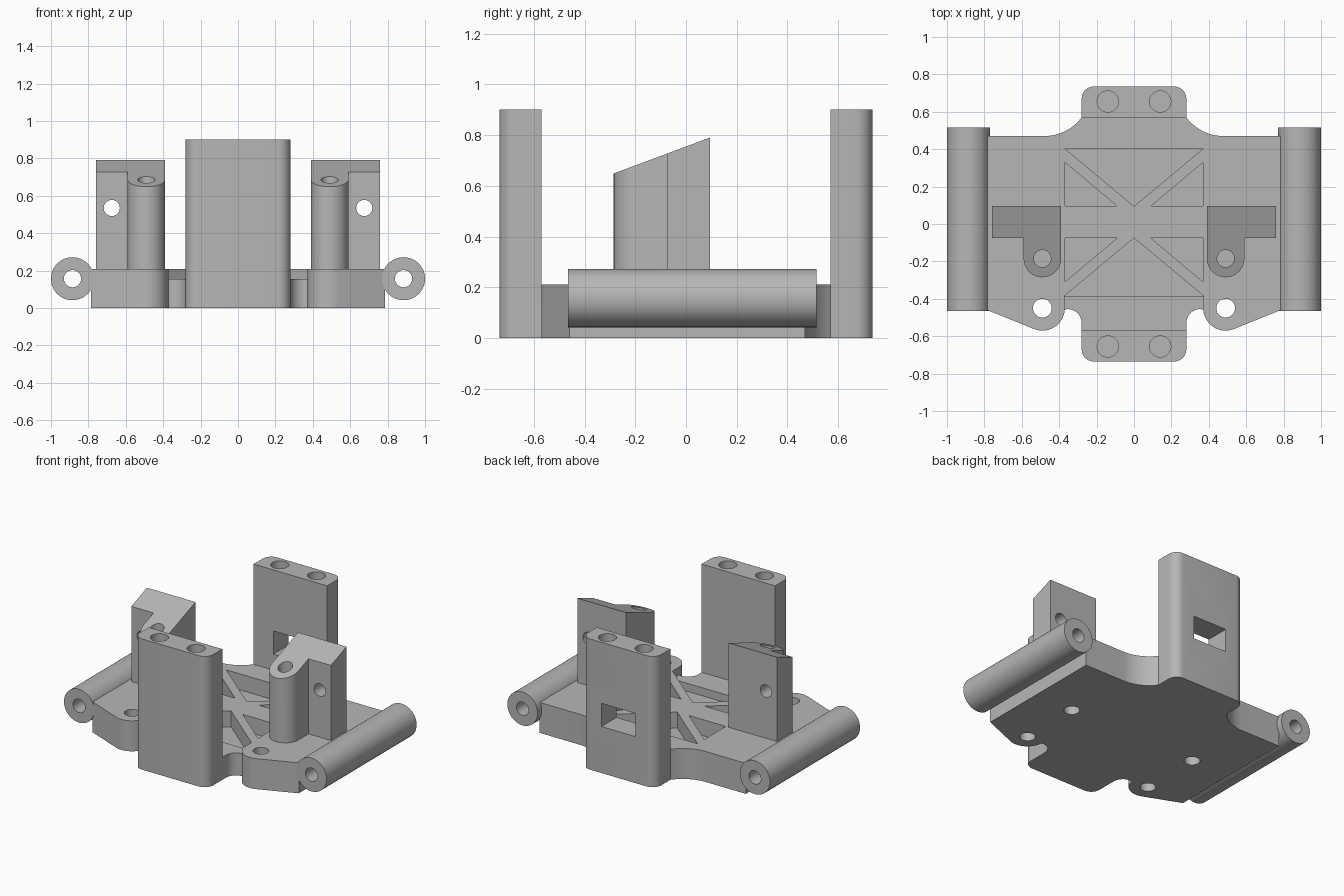
import bpy, bmesh
from math import cos, sin, radians
from mathutils import Vector, Matrix

cube = bpy.data.objects.get("Cube")
if cube:
    bpy.data.objects.remove(cube, do_unlink=True)

GREY = (0.47, 0.47, 0.47, 1)
mat = bpy.data.materials.new("plain grey")
mat.use_nodes = True
mat.diffuse_color = GREY
mat.node_tree.nodes["Principled BSDF"].inputs["Base Color"].default_value = GREY

PLATE = 0.21      # plate thickness
POST = 0.9        # tall post height
BOSS_X = 0.49     # centre line of bosses and ears


def arc(cx, cy, r, a0, a1, n=12):
    """Points along an arc, angles in degrees."""
    angles = [radians(a0 + (a1 - a0) * i / n) for i in range(n + 1)]
    return [(cx + r * cos(a), cy + r * sin(a)) for a in angles]


def finish(name, bm):
    bmesh.ops.recalc_face_normals(bm, faces=bm.faces)
    me = bpy.data.meshes.new(name)
    bm.to_mesh(me)
    bm.free()
    me.materials.append(mat)
    ob = bpy.data.objects.new(name, me)
    bpy.context.collection.objects.link(ob)
    return ob


def prism(name, outline, z0, z1, slope=None):
    """Extrude an outline upward; slope optionally trims the top with a plane."""
    bm = bmesh.new()
    face = bm.faces.new([bm.verts.new((x, y, z0)) for x, y in outline])
    new = bmesh.ops.extrude_face_region(bm, geom=[face])["geom"]
    bmesh.ops.translate(bm, vec=(0, 0, z1 - z0),
                        verts=[v for v in new if isinstance(v, bmesh.types.BMVert)])
    if slope:
        bmesh.ops.bisect_plane(bm, geom=bm.verts[:] + bm.edges[:] + bm.faces[:],
                               plane_co=slope[0], plane_no=slope[1], clear_outer=True)
        bmesh.ops.holes_fill(bm, edges=[e for e in bm.edges if e.is_boundary])
    return finish(name, bm)


def rod(name, start, end, r, n=40):
    """Solid cylinder between two points."""
    a, b = Vector(start), Vector(end)
    bm = bmesh.new()
    turn = (b - a).to_track_quat('Z', 'Y').to_matrix().to_4x4()
    bmesh.ops.create_cone(bm, cap_ends=True, segments=n, radius1=r, radius2=r,
                          depth=(b - a).length,
                          matrix=Matrix.Translation((a + b) / 2) @ turn)
    return finish(name, bm)


def box(name, x0, x1, y0, y1, z0, z1):
    return prism(name, [(x0, y0), (x1, y0), (x1, y1), (x0, y1)], z0, z1)


def cut(ob, cutters):
    """Subtract the cutters, then remove them."""
    bpy.context.view_layer.objects.active = ob
    for c in cutters:
        c.hide_render = True
        m = ob.modifiers.new("cut", 'BOOLEAN')
        m.operation, m.solver, m.object = 'DIFFERENCE', 'EXACT', c
        bpy.ops.object.modifier_apply(modifier=m.name)
        bpy.data.objects.remove(c, do_unlink=True)


def flip(points, sx=1, sy=1):
    return [(x * sx, y * sy) for x, y in points]


parts = []

# Base plate: half outline from the rear centre round to the front, mirrored
half = [(0.28, 0.59), (0.28, 0.57)]
half += arc(0.48, 0.72, 0.25, 216.87, 270)[1:]
half += [(0.785, 0.47), (0.785, -0.46)]
half += arc(BOSS_X, -0.45, 0.12, -66, -176, 16)
half += arc(0.355, -0.53, 0.075, 90, 180, 10)
half += [(0.28, -0.59)]
plate = prism("base_plate", half + flip(half, -1)[::-1], 0, PLATE)
parts.append(plate)

# Lowered front strip and triangular pockets that leave crossing ribs
FLOOR = 0.1
pockets = [box("strip_cutter", -0.372, 0.372, -0.7, -0.385, 0.155, 0.4)]
big = [(-0.372, 0.405), (0.372, 0.405), (0, 0.095)]
small = [(0.37, 0.33), (0.37, 0.095), (0.09, 0.095)]
for sy in (1, -1):
    shift = 0 if sy > 0 else 0.02
    for tri in (big, small, flip(small, -1)):
        pts = [(x, y * sy + shift) for x, y in tri]
        pockets.append(prism("pocket_cutter", pts, FLOOR, 0.4))
# Ear holes and blind holes in the underside
for s in (1, -1):
    x = s * BOSS_X
    pockets.append(rod("ear_hole_cutter", (x, -0.45, -0.1), (x, -0.45, 0.4), 0.05))
    pockets.append(rod("under_hole_cutter", (x, -0.02, -0.1), (x, -0.02, 0.4), 0.05))
cut(plate, pockets)

# Tall front and rear posts with rounded outer corners
for name, sy in (("front_post", -1), ("rear_post", 1)):
    side = [(0.28, 0.57)] + arc(0.215, 0.67, 0.065, 0, 90, 8)
    post = prism(name, flip(side + flip(side, -1)[::-1], 1, sy), 0, POST)
    holes = [rod("post_hole_cutter", (x, sy * 0.655, 0.6), (x, sy * 0.655, 1), 0.057)
             for x in (-0.14, 0.14)]
    if sy > 0:
        holes.append(box("window_cutter", -0.13, 0.13, 0.5, 0.8, 0.32, 0.48))
    cut(post, holes)
    parts.append(post)

# Mirrored bosses with sloped tops, and side tubes
for side, s in (("left", 1), ("right", -1)):
    outline = [(0.39, 0.095)] + arc(BOSS_X, -0.185, 0.1, 180, 360, 20)
    outline += [(0.59, -0.075), (0.76, -0.075), (0.76, 0.095)]
    boss = prism(side + "_boss", flip(outline, s), PLATE - 0.005, 1,
                 ((0, -0.075, 0.727), (0, -0.373, 1)))
    x = s * BOSS_X
    cut(boss, [rod("screw_hole_cutter", (x, -0.185, 0.4), (x, -0.185, 1), 0.046),
               rod("under_hole_cutter", (x, -0.02, 0.1), (x, -0.02, 0.35), 0.05),
               rod("cross_hole_cutter", (s * 0.675, -0.3, 0.535),
                   (s * 0.675, 0.3, 0.535), 0.043)])
    parts.append(boss)

    x = s * 0.885
    tube = rod(side + "_tube", (x, -0.465, 0.157), (x, 0.515, 0.157), 0.115, 48)
    cut(tube, [rod("bore_cutter", (x, -0.6, 0.157), (x, 0.6, 0.157), 0.046)])
    parts.append(tube)

# Smooth the curved walls, keep hard edges
bpy.ops.object.select_all(action='DESELECT')
for ob in parts:
    ob.select_set(True)
bpy.context.view_layer.objects.active = plate
bpy.ops.object.shade_smooth_by_angle(angle=radians(30))
